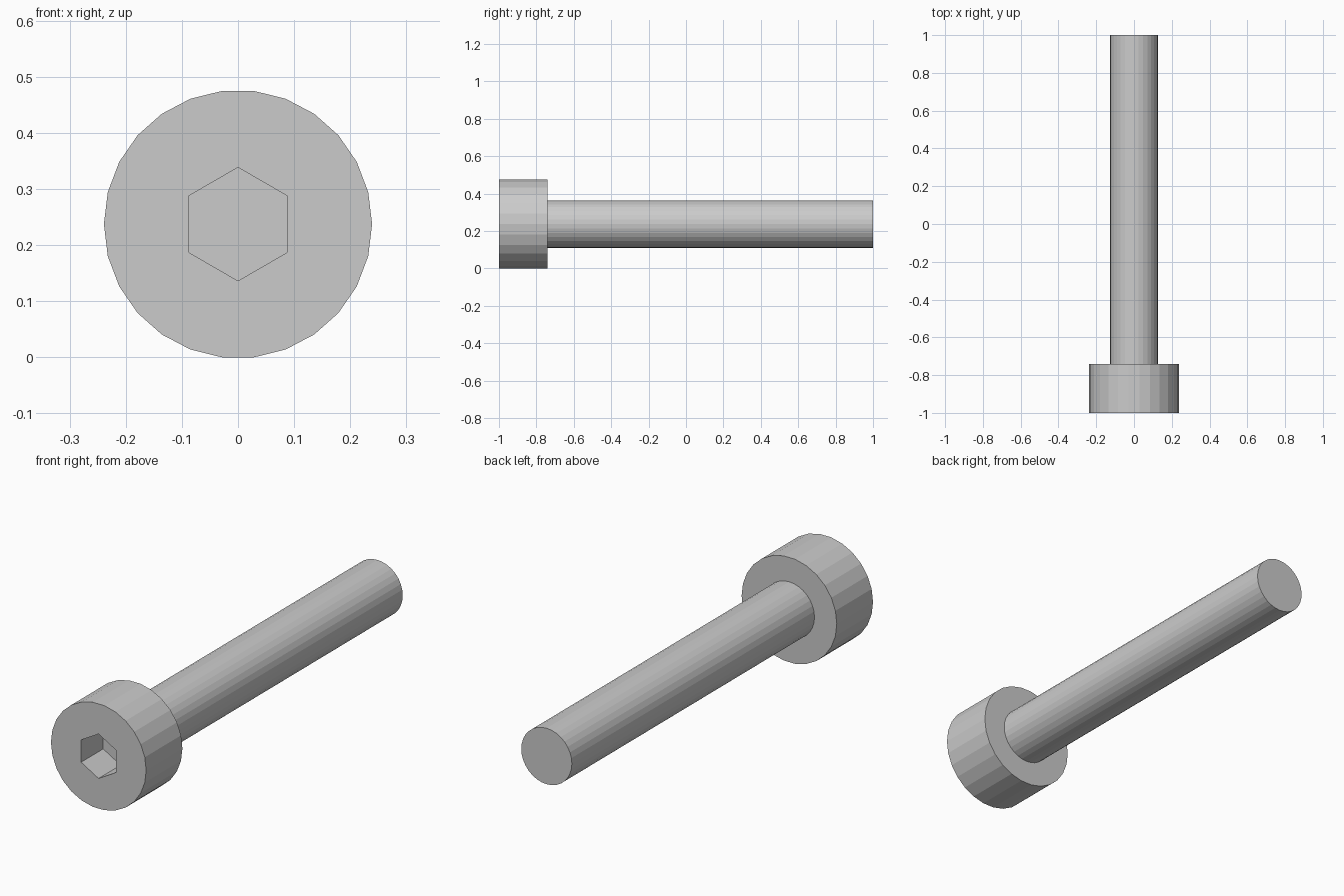
import bpy, bmesh
from math import sin, cos, pi

if "Cube" in bpy.data.objects:
    bpy.data.objects.remove(bpy.data.objects["Cube"])

HEAD_R, HEAD_SIDES = 0.239, 26
AXIS_Z = HEAD_R * cos(pi / HEAD_SIDES)   # head rests on a flat facet


def prism(name, sides, radius, y0, y1, phase=0.0):
    """Closed prism along the y axis, centred on the screw axis."""
    bm = bmesh.new()
    rings = []
    for y in (y0, y1):
        rings.append([bm.verts.new((radius * cos(phase + 2 * pi * i / sides), y,
                                    AXIS_Z + radius * sin(phase + 2 * pi * i / sides)))
                      for i in range(sides)])
    a, b = rings
    for i in range(sides):
        j = (i + 1) % sides
        bm.faces.new((a[i], a[j], b[j], b[i]))
    bm.faces.new(a)
    bm.faces.new(b)
    bmesh.ops.recalc_face_normals(bm, faces=bm.faces)
    mesh = bpy.data.meshes.new(name)
    bm.to_mesh(mesh)
    bm.free()
    obj = bpy.data.objects.new(name, mesh)
    bpy.context.collection.objects.link(obj)
    return obj


# Cylindrical head and long shaft
head = prism("head", HEAD_SIDES, HEAD_R, -1.0, -0.74)
shaft = prism("shaft", 32, 0.127, -0.74, 1.0)

# Hexagonal socket cut into the front of the head
socket = prism("socket_cutter", 6, 0.101, -1.1, -0.842, pi / 6)
socket.hide_render = True
socket.hide_viewport = True
cut = head.modifiers.new("hex_socket", 'BOOLEAN')
cut.operation = 'DIFFERENCE'
cut.solver = 'EXACT'
cut.object = socket
